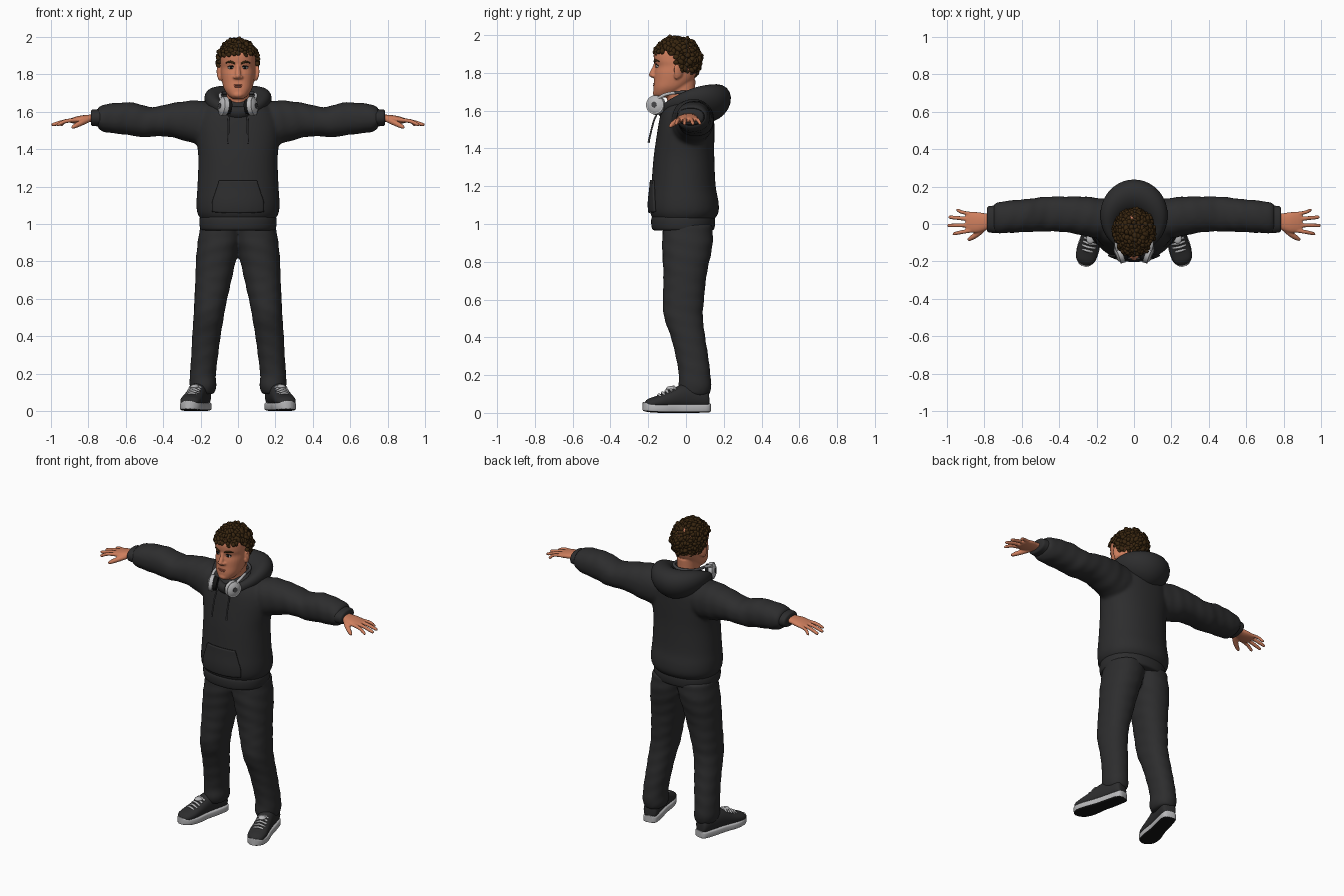
import bpy, bmesh, math, random
from mathutils import Matrix, Vector

if "Cube" in bpy.data.objects:
    bpy.data.objects.remove(bpy.data.objects["Cube"])
random.seed(4)


def material(name, rgb):
    m = bpy.data.materials.new(name)
    m.use_nodes = True
    m.diffuse_color = (*rgb, 1)
    m.node_tree.nodes["Principled BSDF"].inputs["Base Color"].default_value = (*rgb, 1)
    return m


CLOTH = material("charcoal cloth", (.026, .026, .027))
SKIN = material("skin", (.62, .21, .11))
LIP = material("lip", (.45, .12, .07))
HAIR = material("dark brown hair", (.04, .019, .005))
GREY = material("light grey", (.48, .48, .49))
BLACK = material("black", (.008, .008, .008))
WHITE = material("eye white", (.7, .66, .62))
TRIM = material("dark grey trim", (.06, .06, .065))


def spline(rows, n):
    """Smooth in-between rows through the given rows."""
    out = []
    for i in range(len(rows) - 1):
        a, b, c, d = (rows[min(max(i + k, 0), len(rows) - 1)] for k in (-1, 0, 1, 2))
        for j in range(n):
            t = j / n
            out.append([q + t / 2 * (r - p + t * (2*p - 5*q + 4*r - s + t * (3*(q - r) + s - p)))
                        for p, q, r, s in zip(a, b, c, d)])
    return out + [list(rows[-1])]


def skin_rings(bm, rings, closed=False):
    rings = [[bm.verts.new(p) for p in ring] for ring in rings]
    n = len(rings[0])
    faces = []
    for a, b in zip(rings, rings[1:] + rings[:1] if closed else rings[1:]):
        faces += [bm.faces.new((a[i], a[(i + 1) % n], b[(i + 1) % n], b[i])) for i in range(n)]
    if not closed:
        faces += [bm.faces.new(rings[0]), bm.faces.new(rings[-1])]
    bmesh.ops.recalc_face_normals(bm, faces=faces)


def loft(bm, axis, rows, side=1, power=2.2, n=4, segs=32, folds=0):
    """Rows are (position along axis, low u, high u, low v, high v)."""
    def ring(t, u0, u1, v0, v1):
        pts = []
        for i in range(segs):
            a = math.tau * i / segs
            c, s = math.cos(a), math.sin(a)
            f = 1 + folds * math.sin(t * 75 + 2.5 * c + 2 * s)
            u = (u0 + u1) / 2 + f * (u1 - u0) / 2 * math.copysign(abs(c) ** (2 / power), c)
            v = (v0 + v1) / 2 + f * (v1 - v0) / 2 * math.copysign(abs(s) ** (2 / power), s)
            x, y, z = {"x": (t, u, v), "y": (u, t, v), "z": (u, v, t)}[axis]
            pts.append((x * side, y, z))
        return pts
    skin_rings(bm, [ring(*r) for r in spline(rows, n)])


def tube(bm, rows, n=5, segs=10):
    """Rows are (x, y, z, radius) along a path."""
    rows = spline(rows, n)
    rings = []
    for i, r in enumerate(rows):
        d = Vector(rows[min(i + 1, len(rows) - 1)][:3]) - Vector(rows[max(i - 1, 0)][:3])
        up = Vector((0, 1, 0)) if abs(d.normalized().z) > .8 else Vector((0, 0, 1))
        u = d.cross(up).normalized()
        v = u.cross(d).normalized()
        rings.append([Vector(r[:3]) + r[3] * (u * math.cos(math.tau * k / segs) + v * math.sin(math.tau * k / segs))
                      for k in range(segs)])
    skin_rings(bm, rings)


def ball(bm, pos, size, rot=0):
    m = Matrix.Translation(pos) @ Matrix.Rotation(rot, 4, "Z") @ Matrix.Diagonal((*size, 1))
    bmesh.ops.create_uvsphere(bm, u_segments=20, v_segments=14, radius=1, matrix=m)


def finish(name, bm, *mats, voxel=0, smooth=5, matrix=None):
    me = bpy.data.meshes.new(name)
    bm.to_mesh(me)
    bm.free()
    for m in mats:
        me.materials.append(m)
    me.shade_smooth()
    me.set_sharp_from_angle(angle=math.radians(50))
    ob = bpy.data.objects.new(name, me)
    bpy.context.collection.objects.link(ob)
    if matrix:
        ob.matrix_world = matrix
    if voxel:
        r = ob.modifiers.new("blend", "REMESH")
        r.mode, r.voxel_size, r.use_smooth_shade = "VOXEL", voxel, True
        s = ob.modifiers.new("soften", "SMOOTH")
        s.factor, s.iterations = .5, smooth
    return ob


SIDES = ((1, "left"), (-1, "right"))

# Hoodie body and sleeves
bm = bmesh.new()
loft(bm, "z", [(z, -w, w, f, b) for z, w, f, b in (
    (1.02, .195, -.17, .145), (1.06, .218, -.19, .172), (1.12, .222, -.193, .172), (1.2, .217, -.184, .157),
    (1.35, .212, -.172, .15), (1.45, .222, -.158, .15), (1.52, .225, -.147, .15), (1.58, .21, -.135, .147),
    (1.63, .17, -.115, .13), (1.67, .1, -.08, .1))], segs=48)
for s, _ in SIDES:
    loft(bm, "x", [(.1, -.07, .13, 1.43, 1.64), (.2, -.075, .14, 1.425, 1.66), (.27, -.062, .147, 1.44, 1.658),
                   (.36, -.045, .147, 1.465, 1.645), (.45, -.04, .147, 1.468, 1.625), (.51, -.042, .142, 1.463, 1.635),
                   (.56, -.042, .135, 1.472, 1.65), (.65, -.047, .127, 1.483, 1.648), (.72, -.05, .118, 1.493, 1.638),
                   (.75, -.045, .105, 1.515, 1.62)], s, folds=.018)
hoodie = finish("hoodie", bm, CLOTH, voxel=.011)

# Ribbed hem and cuffs
bm = bmesh.new()
loft(bm, "z", [(z, -w, w, -w + .022, w - .052) for z, w in
               ((.965, .185), (.972, .2), (1., .206), (1.03, .205), (1.045, .195))], segs=48)
finish("hoodie_hem", bm, CLOTH)
for s, label in SIDES:
    bm = bmesh.new()
    loft(bm, "x", [(x, .025 - r * 1.6, .025 + r * 1.6, 1.568 - r, 1.568 + r) for x, r in
                   ((.73, .04), (.74, .046), (.76, .045), (.78, .043), (.787, .036))], s)
    finish(label + "_cuff", bm, CLOTH)

# Hood lying around the neck
bm = bmesh.new()
rings = []
for i in range(48):
    t = math.tau * i / 48
    k = (1 - math.cos(t)) / 2
    c = Vector((.125 * math.sin(t), .01 - .13 * math.cos(t), 1.592 + .048 * k + .035 * math.sin(t) ** 2))
    out = Vector((math.sin(t), -math.cos(t), 0))
    r, h = .03 + .05 * k ** 2 + .015 * k, .035 + .065 * k ** 1.5
    ring = []
    for j in range(20):
        a = math.tau * j / 20
        ring.append(c + out * (r * math.cos(a) + .25 * r * math.sin(a)) + Vector((0, 0, h * math.sin(a))))
    rings.append(ring)
skin_rings(bm, rings, closed=True)
finish("hood", bm, CLOTH)

# Front pocket wrapped onto the hoodie
bm = bmesh.new()
grid = []
for z, w in spline([(1.055, .165), (1.1, .165), (1.13, .16), (1.18, .138), (1.235, .115)], 4):
    grid.append([bm.verts.new((w * i / 12, -.215, z)) for i in range(-12, 13)])
for a, b in zip(grid, grid[1:]):
    for i in range(24):
        bm.faces.new((a[i], a[i + 1], b[i + 1], b[i]))
pocket = finish("front_pocket", bm, CLOTH)
wrap = pocket.modifiers.new("wrap", "SHRINKWRAP")
wrap.target, wrap.wrap_mode, wrap.offset = hoodie, "ABOVE_SURFACE", .01
pocket.modifiers.new("thickness", "SOLIDIFY").thickness = .012

# Trousers
bm = bmesh.new()
for s, _ in SIDES:
    loft(bm, "z", [(.09, .128, .248, -.03, .122), (.13, .116, .258, -.042, .134), (.2, .118, .257, -.038, .13),
                   (.3, .106, .25, -.055, .118), (.4, .093, .245, -.08, .102), (.5, .076, .238, -.115, .09),
                   (.57, .064, .234, -.122, .093), (.72, .03, .228, -.12, .108), (.82, .008, .224, -.124, .128),
                   (.9, -.012, .216, -.127, .142), (1., -.03, .2, -.12, .14)], s, folds=.016)
finish("trousers", bm, CLOTH, voxel=.011, smooth=4)

# Shoes, turned outward
for s, label in SIDES:
    place = Matrix.Translation((s * .224, -.047, 0)) @ Matrix.Rotation(s * math.radians(14), 4, "Z")
    bm = bmesh.new()
    loft(bm, "y", [(y, -w, w, .025, z) for y, w, z in (
        (.17, .025, .09), (.155, .044, .13), (.08, .048, .15), (.02, .05, .148), (-.05, .054, .115),
        (-.11, .057, .09), (-.155, .047, .075), (-.178, .02, .055))])
    finish(label + "_shoe", bm, CLOTH, matrix=place)
    bm = bmesh.new()
    loft(bm, "y", [(y, -w, w, z, z + .045) for y, w, z in (
        (.178, .024, .006), (.16, .045, .002), (.08, .05, 0), (0, .051, 0), (-.08, .06, 0),
        (-.14, .054, .003), (-.172, .034, .008), (-.185, .012, .012))], power=5)
    bm.normal_update()
    for f in bm.faces:
        f.material_index = int(f.normal.z < -.6)
    finish(label + "_sole", bm, GREY, BLACK, matrix=place)
    bm = bmesh.new()
    for i in range(5):
        y, z = -.015 - .02 * i, .136 - .0105 * i
        tube(bm, [(-.034, y, z - .012, .006), (0, y - .005, z + .003, .007), (.034, y, z - .012, .006)], segs=8)
    ball(bm, (0, -.03, .13), (.024, .03, .012))
    finish(label + "_laces", bm, GREY, matrix=place)

# Hands
for s, label in SIDES:
    bm = bmesh.new()
    loft(bm, "x", [(.76, -.02, .055, 1.545, 1.588), (.8, -.035, .058, 1.545, 1.584), (.84, -.047, .064, 1.54, 1.58),
                   (.88, -.045, .064, 1.538, 1.57), (.9, -.035, .055, 1.542, 1.562)], s, n=3)
    for y, tip_y, tip_x, r in ((.053, .074, .952, .01), (.024, .036, .992, .0115),
                               (-.006, -.008, .997, .0115), (-.034, -.052, .97, .011)):
        tube(bm, [(s * .86, y, 1.557, r), (s * .92, (y + tip_y) / 2, 1.55, r),
                  (s * (tip_x - .01), tip_y, 1.532, r * .85), (s * tip_x, tip_y, 1.529, r * .4)])
    tube(bm, [(s * .8, -.02, 1.558, .016), (s * .84, -.055, 1.54, .016),
              (s * .875, -.078, 1.522, .012), (s * .89, -.084, 1.514, .006)])
    finish(label + "_hand", bm, SKIN, voxel=.005, smooth=3)

# Head with neck, ears and nose
bm = bmesh.new()
loft(bm, "z", [(z, -w, w, f, b) for z, w, f, b in (
    (1.67, .028, -.155, -.09), (1.685, .05, -.169, -.05), (1.72, .074, -.172, 0), (1.76, .085, -.169, .04),
    (1.8, .091, -.167, .06), (1.835, .092, -.161, .068), (1.87, .094, -.17, .07), (1.92, .088, -.165, .063),
    (1.965, .05, -.11, .03))], power=2.3)
loft(bm, "z", [(1.56, -.065, .065, -.09, .075), (1.66, -.06, .06, -.1, .05), (1.76, -.065, .065, -.11, .05)])
tube(bm, [(0, -.158, 1.855, .01), (0, -.168, 1.825, .012), (0, -.178, 1.795, .016), (0, -.172, 1.778, .012)])
ball(bm, (0, -.183, 1.79), (.014, .015, .011))
ball(bm, (0, -.16, 1.692), (.028, .016, .017))
for s, _ in SIDES:
    ball(bm, (s * .016, -.172, 1.785), (.012, .013, .009))
    ball(bm, (s * .1, -.04, 1.815), (.01, .027, .043), s * .45)
    ball(bm, (s * .098, -.05, 1.785), (.009, .014, .02))
finish("head", bm, SKIN, voxel=.0055, smooth=3)

# Eyes, brows and mouth
for s, label in SIDES:
    bm = bmesh.new()
    ball(bm, (s * .037, -.149, 1.836), (.017, .011, .009), s * .3)
    finish(label + "_eye", bm, WHITE)
    bm = bmesh.new()
    ball(bm, (s * .036, -.157, 1.836), (.0085, .005, .008))
    tube(bm, [(s * .018, -.157, 1.838, .002), (s * .037, -.159, 1.846, .003), (s * .056, -.147, 1.838, .002)])
    finish(label + "_iris_and_lashes", bm, BLACK)
    bm = bmesh.new()
    tube(bm, [(s * .016, -.167, 1.857, .004), (s * .04, -.162, 1.867, .0065), (s * .066, -.141, 1.861, .003)])
    finish(label + "_brow", bm, HAIR)
bm = bmesh.new()
ball(bm, (0, -.167, 1.742), (.028, .007, .004))
ball(bm, (0, -.167, 1.734), (.022, .008, .005))
finish("mouth", bm, LIP)


# Curly hair: a cap covered in clumps, kept above the hairline
def hairline(y):
    t = min(max((y + .1) / .13, 0), 1)
    return 1.895 - .145 * t * t * (3 - 2 * t)


bm = bmesh.new()
ball(bm, (0, -.048, 1.87), (.102, .122, .112))
bmesh.ops.delete(bm, geom=[v for v in bm.verts if v.co.z < hairline(v.co.y)], context="VERTS")
for i in range(420):
    h = 1 - 2 * (i + .5) / 420
    a = i * math.pi * (3 - math.sqrt(5))
    ring = math.sqrt(1 - h * h)
    p = Vector((.103 * ring * math.cos(a), -.048 + .122 * ring * math.sin(a), 1.87 + .113 * h))
    p += Vector([random.uniform(-.006, .006) for _ in range(3)])
    if p.z > hairline(p.y) + .005:
        turn = Matrix.Rotation(random.uniform(0, math.pi), 4, Vector((random.random(), random.random(), 1)))
        size = Matrix.Diagonal((random.uniform(.012, .017), random.uniform(.016, .022), .013, 1))
        bmesh.ops.create_icosphere(bm, subdivisions=2, radius=1, matrix=Matrix.Translation(p) @ turn @ size)
finish("curly_hair", bm, HAIR)

# Headphones hung around the neck
for s, label in SIDES:
    axis = Vector((s, -.4, .1)).normalized()
    turn = axis.to_track_quat("Z", "Y").to_matrix().to_4x4()
    for part, mat, off, r0, r1, depth in (("cushion", BLACK, -.02, .04, .044, .024), ("cup", GREY, .002, .052, .05, .024),
                                          ("cap", GREY, .018, .046, .03, .012), ("cap_inlay", TRIM, .025, .015, .015, .004)):
        bm = bmesh.new()
        at = Vector((s * .075, -.16, 1.63)) + axis * off
        bmesh.ops.create_cone(bm, cap_ends=True, segments=32, radius1=r0, radius2=r1, depth=depth,
                              matrix=Matrix.Translation(at) @ turn)
        finish(f"{label}_headphone_{part}", bm, mat)
    bm = bmesh.new()
    tube(bm, [(s * .085, -.155, 1.66, .008), (s * .096, -.11, 1.685, .009), (s * .092, -.06, 1.695, .008)])
    finish(label + "_headphone_arm", bm, GREY)
bm = bmesh.new()
tube(bm, [(x, y, z, .009) for x, y, z in ((-.092, -.06, 1.695), (-.075, .02, 1.7), (0, .065, 1.705),
                                          (.075, .02, 1.7), (.092, -.06, 1.695))])
finish("headphone_band", bm, TRIM)

# Drawstrings
for s, label in SIDES:
    bm = bmesh.new()
    tube(bm, [(s * .045, -.135, 1.6, .005), (s * .05, -.165, 1.56, .005), (s * .052, -.19, 1.47, .005),
              (s * .053, -.198, 1.43, .006)])
    finish(label + "_drawstring", bm, TRIM)
